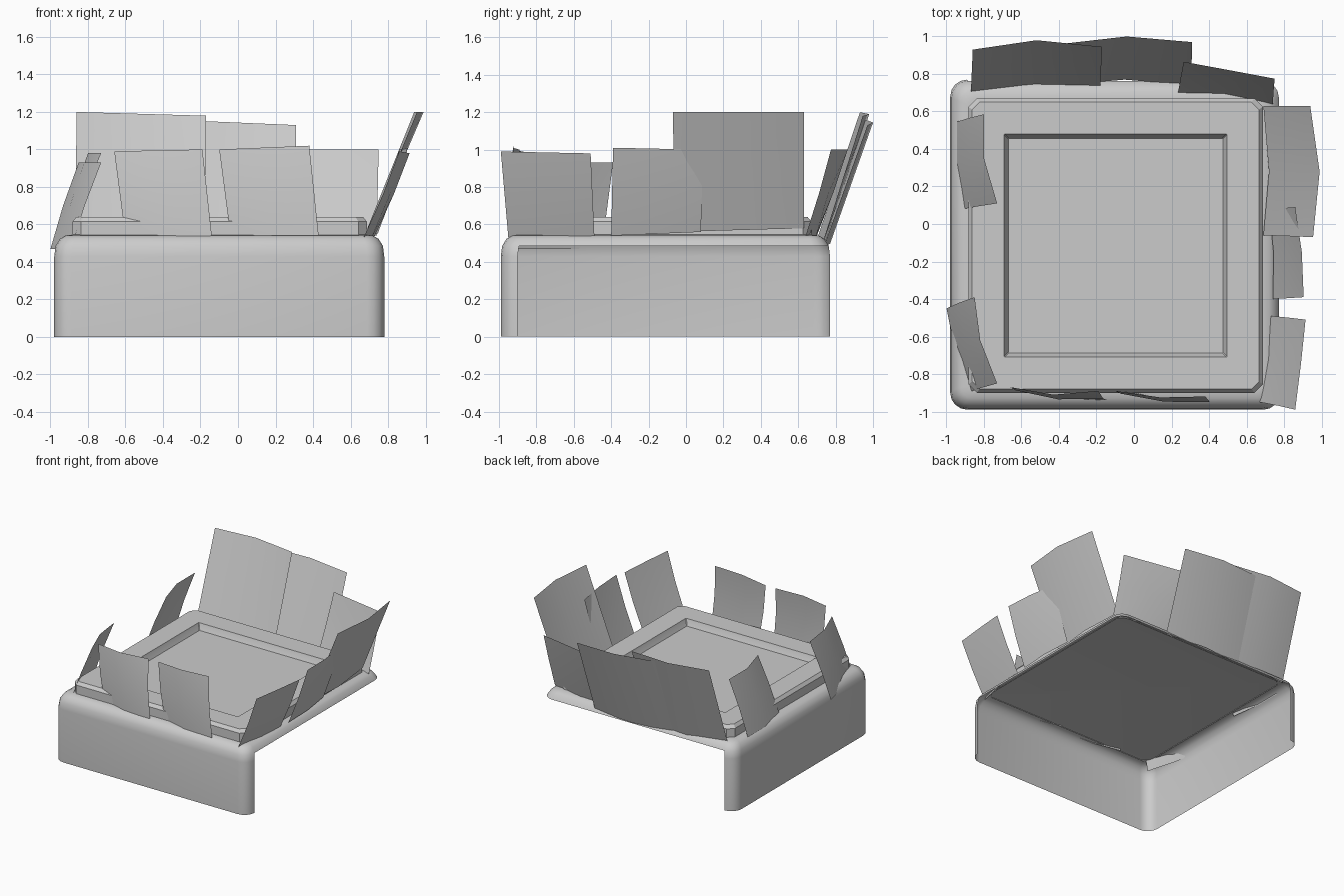
import bpy, bmesh, math
from mathutils import Vector

if "Cube" in bpy.data.objects:
    bpy.data.objects.remove(bpy.data.objects["Cube"])


def outline(cx, cy, half, r, segs):
    """Square outline with rounded (or chamfered) corners, counter-clockwise."""
    pts = []
    for k, (sx, sy) in enumerate(((1, 1), (-1, 1), (-1, -1), (1, -1))):
        for i in range(segs + 1):
            a = math.pi / 2 * (k + i / segs)
            pts.append((cx + sx * (half - r) + r * math.cos(a),
                        cy + sy * (half - r) + r * math.sin(a)))
    return pts


def finish(bm, name, angle):
    mesh = bpy.data.meshes.new(name)
    bm.to_mesh(mesh)
    bm.free()
    obj = bpy.data.objects.new(name, mesh)
    bpy.context.collection.objects.link(obj)
    bpy.ops.object.select_all(action='DESELECT')
    obj.select_set(True)
    bpy.context.view_layer.objects.active = obj
    bpy.ops.object.shade_smooth_by_angle(angle=math.radians(angle))
    return obj


def stack(name, cx, cy, rings, segs, angle, keep=lambda c: True):
    """Skin through square rings (half, corner radius, z), capped at the last."""
    bm = bmesh.new()
    loops = [[bm.verts.new((x, y, z)) for x, y in outline(cx, cy, h, r, segs)]
             for h, r, z in rings]
    for a, b in zip(loops, loops[1:]):
        n = len(a)
        for i in range(n):
            j = (i + 1) % n
            centre = (a[i].co + a[j].co + b[i].co + b[j].co) / 4
            if keep(centre):
                bm.faces.new((a[i], a[j], b[j], b[i]))
    bm.faces.new(loops[-1])
    bmesh.ops.delete(bm, geom=[v for v in bm.verts if not v.link_faces], context='VERTS')
    return finish(bm, name, angle)


# Base slab: full walls on front and left, only a rounded lip on right and back
def base_keep(c):
    on_right = c.x > 0.70 and c.y > -0.88
    on_back = c.y > 0.69 and c.x > -0.88
    return c.z > 0.485 or not (on_right or on_back)


stack("base_slab", -0.10, -0.11,
      [(0.88, 0.09, 0), (0.88, 0.09, 0.43), (0.873, 0.09, 0.485), (0.85, 0.08, 0.523),
       (0.82, 0.06, 0.541), (0.78, 0.04, 0.546)], 4, 60, base_keep)

# Raised platform with bevelled edge and recessed floor
stack("platform", -0.098, -0.115,
      [(0.785, 0.045, 0.54), (0.785, 0.045, 0.615), (0.765, 0.04, 0.64),
       (0.595, 0.004, 0.64), (0.59, 0.004, 0.625), (0.572, 0.004, 0.59)], 1, 20)


def panel(name, bottom, top, zb, zt, bulge):
    """Thin bent sheet: three xy points along each edge, end heights, mid bulge."""
    def row(pts, z):
        return [Vector((*p, z[0] + (z[1] - z[0]) * i / 2)) for i, p in enumerate(pts)]
    lo, hi = row(bottom, zb), row(top, zt)
    mid = [(a + b) / 2 + Vector((*bulge, 0)) for a, b in zip(lo, hi)]
    bm = bmesh.new()
    grid = [[bm.verts.new(p) for p in r] for r in (lo, mid, hi)]
    for j in range(2):
        for i in range(2):
            bm.faces.new((grid[j][i], grid[j][i + 1], grid[j + 1][i + 1], grid[j + 1][i]))
    return finish(bm, name, 60)


# Front sheets
panel("front_sheet_left", [(-0.60, -0.875), (-0.38, -0.93), (-0.14, -0.94)],
      [(-0.66, -0.87), (-0.43, -0.91), (-0.19, -0.89)], (0.53, 0.54), (0.99, 1.0), (0, -0.015))
panel("front_sheet_right", [(-0.04, -0.89), (0.18, -0.94), (0.43, -0.95)],
      [(-0.10, -0.89), (0.14, -0.925), (0.38, -0.92)], (0.54, 0.54), (1.0, 1.02), (0, -0.015))

# Right sheets, leaning outward
panel("right_sheet_front", [(0.67, -0.95), (0.715, -0.72), (0.73, -0.49)],
      [(0.86, -0.99), (0.89, -0.75), (0.915, -0.51)], (0.53, 0.54), (0.99, 0.98), (0.008, 0))
panel("right_sheet_middle", [(0.74, -0.40), (0.745, -0.16), (0.72, 0.08)],
      [(0.905, -0.39), (0.895, -0.15), (0.86, 0.09)], (0.54, 0.56), (1.01, 1.0), (0.008, 0))
panel("right_sheet_back", [(0.69, -0.06), (0.72, 0.28), (0.69, 0.63)],
      [(0.955, -0.07), (0.99, 0.28), (0.94, 0.63)], (0.56, 0.58), (1.2, 1.2), (0, 0))

# Back sheets, leaning outward
panel("back_sheet_left", [(-0.18, 0.73), (-0.53, 0.745), (-0.87, 0.70)],
      [(-0.17, 0.945), (-0.52, 0.98), (-0.86, 0.93)], (0.50, 0.52), (1.18, 1.2), (0, 0))
panel("back_sheet_middle", [(0.305, 0.74), (-0.05, 0.77), (-0.40, 0.74)],
      [(0.31, 0.97), (-0.04, 1.0), (-0.39, 0.96)], (0.49, 0.50), (1.13, 1.16), (0, 0))
panel("back_sheet_right", [(0.74, 0.64), (0.48, 0.695), (0.235, 0.70)],
      [(0.75, 0.775), (0.51, 0.82), (0.265, 0.865)], (0.54, 0.54), (1.0, 1.0), (0, 0.005))

# Left sheets, leaning inward
panel("left_sheet_back", [(-0.945, 0.545), (-0.945, 0.32), (-0.91, 0.08)],
      [(-0.80, 0.585), (-0.80, 0.35), (-0.73, 0.11)], (0.52, 0.52), (0.98, 0.98), (-0.008, 0))
panel("left_sheet_front", [(-1.0, -0.45), (-0.955, -0.67), (-0.89, -0.90)],
      [(-0.85, -0.39), (-0.82, -0.62), (-0.73, -0.85)], (0.47, 0.47), (0.93, 0.93), (-0.008, 0))
